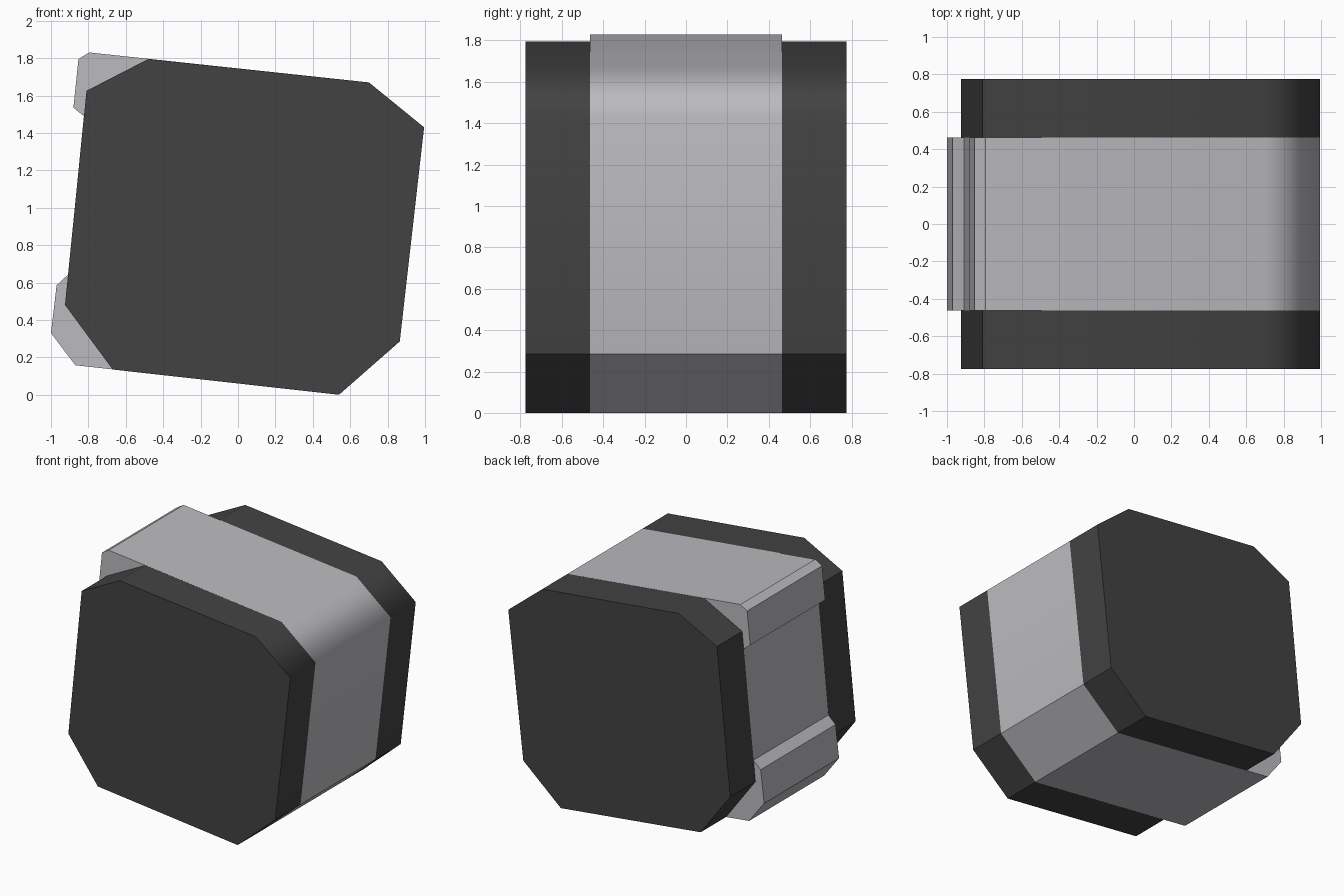
import bpy, bmesh

if "Cube" in bpy.data.objects:
    bpy.data.objects.remove(bpy.data.objects["Cube"])


def make_mat(name, rgb):
    m = bpy.data.materials.new(name)
    m.diffuse_color = (*rgb, 1)
    m.use_nodes = True
    m.node_tree.nodes["Principled BSDF"].inputs["Base Color"].default_value = m.diffuse_color
    return m


dark = make_mat("charcoal", (0.055, 0.055, 0.056))
light = make_mat("light grey", (0.50, 0.495, 0.52))

# Shared corners of the tilted block (x, z), front-top round to lower-front
SHARED = [(0.70, 1.67), (0.995, 1.43), (0.865, 0.285), (0.54, 0.0)]
SOFT = SHARED[:2]  # rounded-looking corner


def extrude_profile(name, profile, y0, y1, mat):
    """Prism from an (x, z) outline; every edge is sharp except the soft corner."""
    bm = bmesh.new()
    a = [bm.verts.new((x, y0, z)) for x, z in profile]
    b = [bm.verts.new((x, y1, z)) for x, z in profile]
    n = len(profile)
    bm.faces.new(a)
    bm.faces.new(b[::-1])
    soft = []
    for i in range(n):
        j = (i + 1) % n
        bm.faces.new((a[i], b[i], b[j], a[j]))
        if profile[i] in SOFT:
            soft.append((a[i], b[i]))
    for e in bm.edges:
        e.smooth = False
    for pair in soft:
        bm.edges.get(pair).smooth = True
    for f in bm.faces:
        f.smooth = True
    bmesh.ops.recalc_face_normals(bm, faces=bm.faces)
    me = bpy.data.meshes.new(name)
    bm.to_mesh(me)
    bm.free()
    me.materials.append(mat)
    ob = bpy.data.objects.new(name, me)
    bpy.context.collection.objects.link(ob)
    w = ob.modifiers.new("weighted_normals", 'WEIGHTED_NORMAL')
    w.keep_sharp = True
    return ob


# Dark side plates
plate = [(-0.48, 1.795)] + SHARED + [(-0.67, 0.135), (-0.925, 0.48), (-0.81, 1.625)]
extrude_profile("front_plate", plate, -0.775, -0.463, dark)
extrude_profile("back_plate", plate, 0.463, 0.775, dark)

# Light central band with two raised ribs on the left side
band = [(-0.795, 1.83)] + SHARED + [
    (-0.87, 0.158), (-1.0, 0.33), (-0.97, 0.585), (-0.908, 0.643),
    (-0.824, 1.49), (-0.88, 1.535), (-0.853, 1.795)]
extrude_profile("central_band", band, -0.463, 0.463, light)
